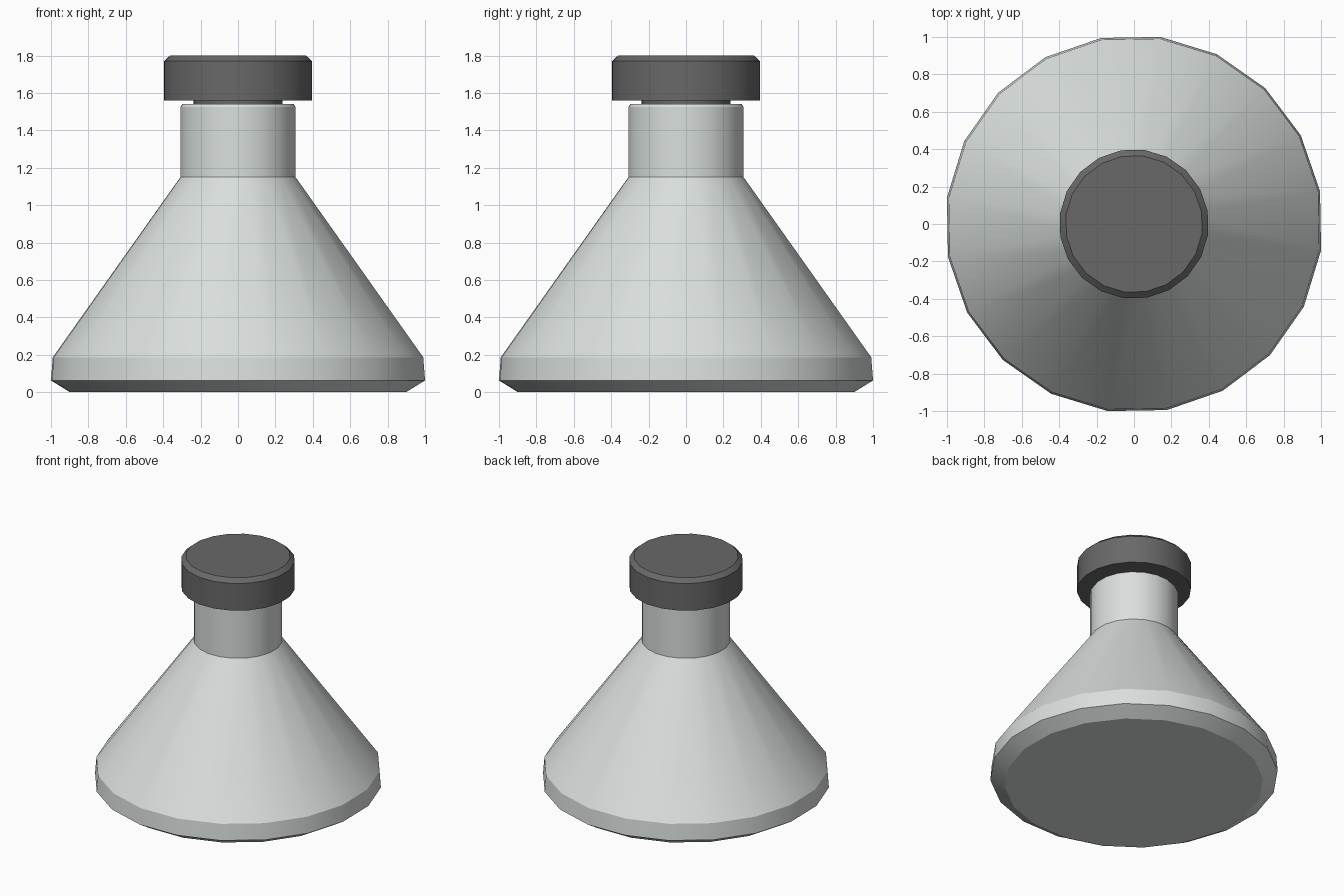
import bpy, bmesh, math

if "Cube" in bpy.data.objects:
    bpy.data.objects.remove(bpy.data.objects["Cube"])

SIDES, OFFSET = 20, math.radians(10)


def lathe(name, profile, colour):
    """Revolve (radius, z) points into a closed 20-sided solid."""
    bm = bmesh.new()
    rings = []
    for r, z in profile:
        rings.append([bm.verts.new((r * math.cos(OFFSET + 2 * math.pi * i / SIDES),
                                    r * math.sin(OFFSET + 2 * math.pi * i / SIDES), z))
                      for i in range(SIDES)])
    for a, b in zip(rings, rings[1:]):
        for i in range(SIDES):
            j = (i + 1) % SIDES
            bm.faces.new((a[i], a[j], b[j], b[i]))
    bm.faces.new(rings[0][::-1])
    bm.faces.new(rings[-1])
    bmesh.ops.recalc_face_normals(bm, faces=bm.faces[:])
    mesh = bpy.data.meshes.new(name)
    bm.to_mesh(mesh)
    bm.free()
    ob = bpy.data.objects.new(name, mesh)
    bpy.context.collection.objects.link(ob)
    mat = bpy.data.materials.new(name + "_material")
    mat.diffuse_color = colour
    mat.use_nodes = True
    mat.node_tree.nodes["Principled BSDF"].inputs["Base Color"].default_value = mat.diffuse_color
    mesh.materials.append(mat)
    bpy.ops.object.select_all(action='DESELECT')
    bpy.context.view_layer.objects.active = ob
    ob.select_set(True)
    bpy.ops.object.shade_smooth_by_angle(angle=math.radians(25))
    return ob


# Conical flask: chamfered foot, low band, cone, straight neck with bevelled rim
lathe("flask_body", [(0.907, 0), (1.01, 0.063), (1.0, 0.187), (0.311, 1.15),
                     (0.311, 1.525), (0.301, 1.54)], (0.70, 0.74, 0.73, 1))

# Stopper: narrow plug entering the neck, wide cap with chamfered top
lathe("stopper", [(0.24, 1.53), (0.24, 1.56), (0.40, 1.56), (0.40, 1.77),
                  (0.367, 1.80)], (0.14, 0.14, 0.14, 1))
